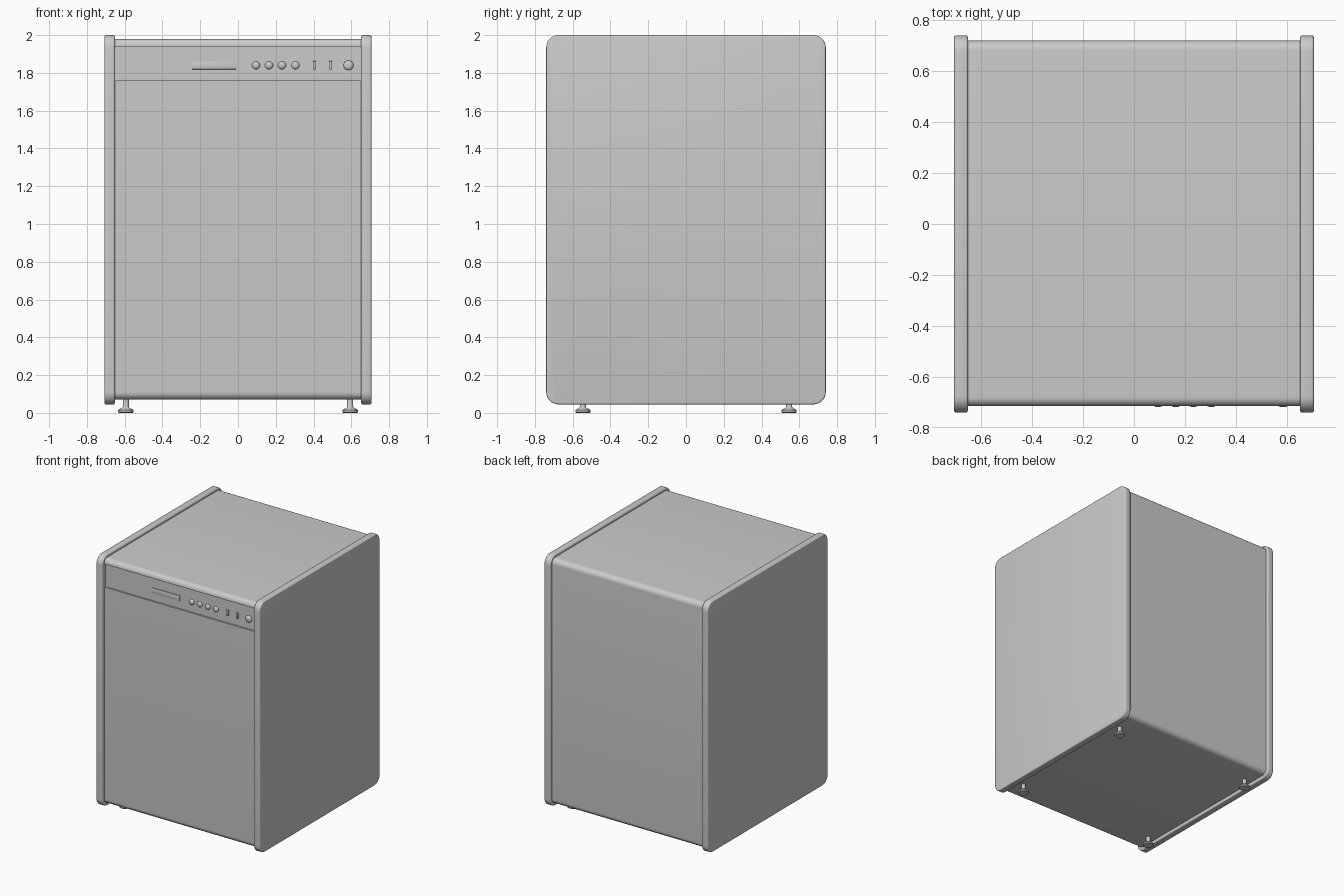
import bpy, bmesh, math
from mathutils import Vector, Matrix

cube = bpy.data.objects.get("Cube")
if cube:
    bpy.data.objects.remove(cube, do_unlink=True)

GREY = (0.6, 0.6, 0.6, 1)
grey = bpy.data.materials.new("plain_grey")
grey.use_nodes = True
grey.diffuse_color = GREY
grey.node_tree.nodes["Principled BSDF"].inputs["Base Color"].default_value = GREY


def finish(name, bm):
    """Turn a bmesh into a smooth-shaded object with sharp edges kept."""
    bmesh.ops.recalc_face_normals(bm, faces=bm.faces)
    mesh = bpy.data.meshes.new(name)
    bm.to_mesh(mesh)
    bm.free()
    mesh.materials.append(grey)
    for poly in mesh.polygons:
        poly.use_smooth = True
    mesh.set_sharp_from_angle(angle=math.radians(35))
    obj = bpy.data.objects.new(name, mesh)
    bpy.context.collection.objects.link(obj)
    return obj


def rounded(corners, steps=8):
    """Outline in (y, z) from right-angled corners given as (y, z, radius)."""
    out = []
    for i, (y, z, r) in enumerate(corners):
        p = Vector((y, z))
        if r == 0:
            out.append(p)
            continue
        a = (Vector(corners[i - 1][:2]) - p).normalized() * r
        b = (Vector(corners[(i + 1) % len(corners)][:2]) - p).normalized() * r
        for k in range(steps + 1):
            t = k / steps * math.pi / 2
            out.append(p + a * (1 - math.sin(t)) + b * (1 - math.cos(t)))
    return out


def extrude_x(name, outline, x0, x1, bevel=0):
    bm = bmesh.new()
    face = bm.faces.new([bm.verts.new((x0, p.x, p.y)) for p in outline])
    ext = bmesh.ops.extrude_face_region(bm, geom=[face])
    moved = [g for g in ext["geom"] if isinstance(g, bmesh.types.BMVert)]
    bmesh.ops.translate(bm, verts=moved, vec=(x1 - x0, 0, 0))
    if bevel:
        rims = [e for e in bm.edges if abs(e.verts[0].co.x - e.verts[1].co.x) < 1e-5]
        bmesh.ops.bevel(bm, geom=rims, offset=bevel, segments=3, profile=0.5, affect='EDGES')
    return finish(name, bm)


def revolve(name, profile, matrix, sides=24):
    """Spin an (r, height) profile round its axis and place it."""
    bm = bmesh.new()
    verts = [bm.verts.new((r, 0, h)) for r, h in profile]
    edges = [bm.edges.new(pair) for pair in zip(verts, verts[1:])]
    bmesh.ops.spin(bm, geom=verts + edges, cent=(0, 0, 0), axis=(0, 0, 1),
                   angle=math.tau, steps=sides, use_duplicate=False)
    bmesh.ops.remove_doubles(bm, verts=bm.verts, dist=1e-5)
    bm.transform(matrix)
    return finish(name, bm)


def block(name, centre, size, bevel=0.002):
    bm = bmesh.new()
    bmesh.ops.create_cube(bm, size=1)
    bm.transform(Matrix.Translation(centre) @ Matrix.Diagonal((*size, 1)))
    bmesh.ops.bevel(bm, geom=bm.edges[:], offset=bevel, segments=2, profile=0.5, affect='EDGES')
    return finish(name, bm)


# Cabinet body with the control strip set back into the front
FRONT, STRIP = -0.715, -0.702
body = rounded([(FRONT, 0.07, 0.04), (0.72, 0.07, 0.04), (0.72, 1.98, 0.04),
                (FRONT, 1.98, 0.035), (FRONT, 1.94, 0), (STRIP, 1.94, 0),
                (STRIP, 1.76, 0), (FRONT, 1.76, 0)])
extrude_x("cabinet_body", body, -0.655, 0.655)

# Side panels, standing slightly proud all round
side = rounded([(-0.74, 0.045, 0.065), (0.74, 0.045, 0.065),
                (0.74, 2.0, 0.065), (-0.74, 2.0, 0.065)])
for name, s in (("left", 1), ("right", -1)):
    extrude_x(name + "_side_panel", side, s * 0.652, s * 0.706, 0.008)

# Display and controls
ROW = 1.84
block("display", (-0.127, STRIP, ROW), (0.238, 0.012, 0.042))
for i, x in enumerate((0.405, 0.489)):
    block(f"switch_{i + 1}", (x, STRIP, ROW), (0.017, 0.024, 0.044))
for i, (x, r) in enumerate(((0.095, 0.021), (0.164, 0.021), (0.233, 0.021),
                            (0.304, 0.021), (0.585, 0.026))):
    dome = [(r, -0.004), (r, 0.005)]
    dome += [(r * math.cos(t), 0.005 + 0.012 * math.sin(t))
             for t in (k * math.pi / 10 for k in range(1, 5))] + [(0, 0.017)]
    place = Matrix.Translation((x, STRIP, ROW)) @ Matrix.Rotation(math.pi / 2, 4, 'X')
    revolve("start_button" if i == 4 else f"button_{i + 1}", dome, place)

# Levelling feet
foot = [(0, 0), (0.037, 0), (0.04, 0.004), (0.04, 0.014), (0.034, 0.02),
        (0.02, 0.026), (0.016, 0.032), (0.016, 0.08)]
for yname, y in (("front", -0.546), ("back", 0.546)):
    for xname, x in (("left", 0.594), ("right", -0.594)):
        revolve(f"{yname}_{xname}_foot", foot, Matrix.Translation((x, y, 0)))
